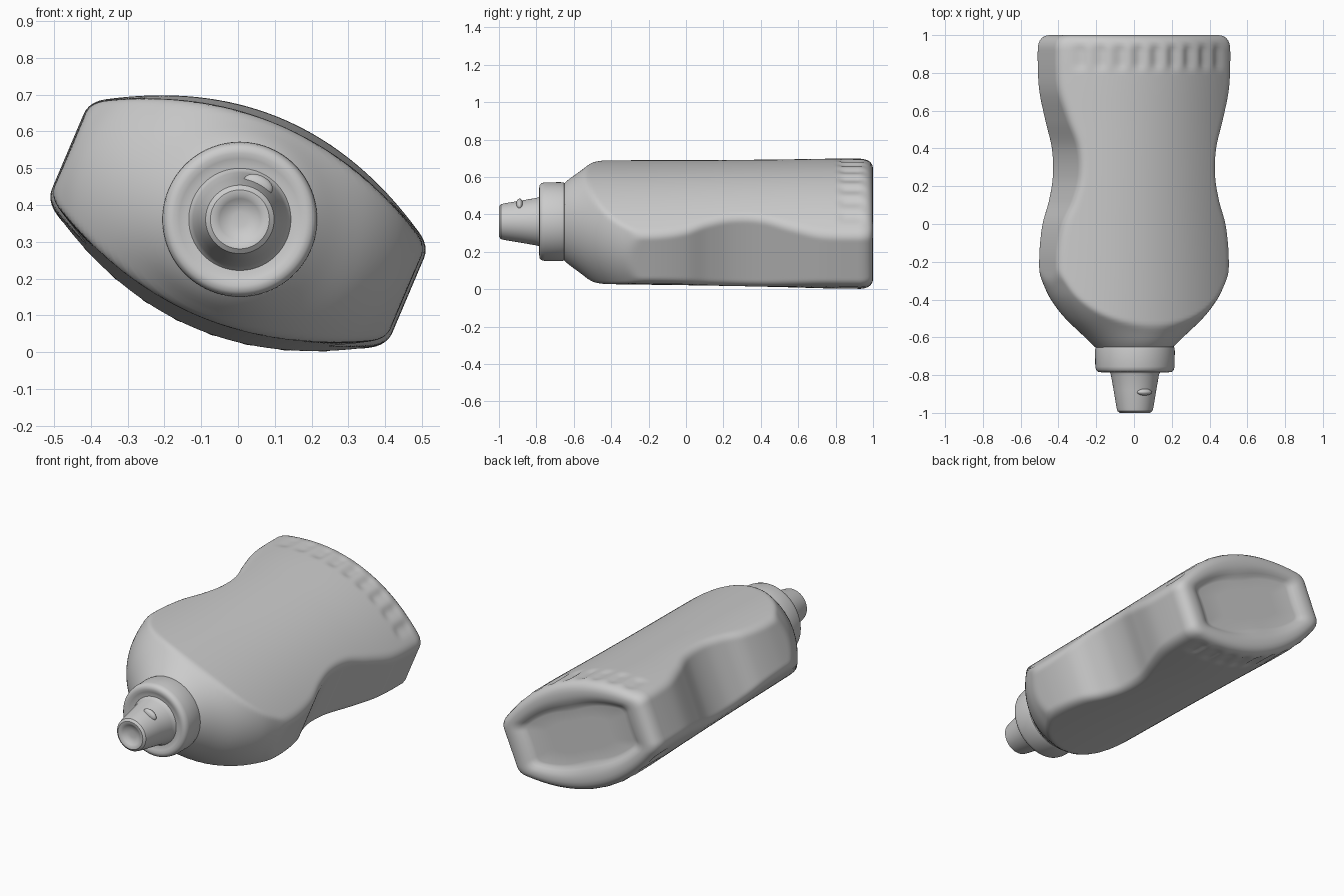
import bpy, bmesh, math
from mathutils import Vector

if "Cube" in bpy.data.objects:
    bpy.data.objects.remove(bpy.data.objects["Cube"])

TILT = math.radians(-23)
SEG = 288


def curve(pts, y):
    """Smooth (Catmull-Rom style) interpolation through (y, value) points."""
    if y <= pts[0][0]:
        return pts[0][1]
    if y >= pts[-1][0]:
        return pts[-1][1]
    n = len(pts)
    slope = lambda i: (pts[min(i + 1, n - 1)][1] - pts[max(i - 1, 0)][1]) / \
                      (pts[min(i + 1, n - 1)][0] - pts[max(i - 1, 0)][0])
    for i in range(n - 1):
        (a, va), (b, vb) = pts[i], pts[i + 1]
        if y <= b:
            d, t = b - a, (y - a) / (b - a)
            return ((2*t**3 - 3*t**2 + 1) * va + (t**3 - 2*t**2 + t) * d * slope(i)
                    + (3*t**2 - 2*t**3) * vb + (t**3 - t**2) * d * slope(i + 1))


def soft_min(a, b, k):
    h = max(k - abs(a - b), 0) / k
    return min(a, b) - h * h * k / 4


def smooth_step(a, b, x):
    t = min(max((x - a) / (b - a), 0), 1)
    return t * t * (3 - 2 * t)


def make_object(name, rings, angle=35):
    """Skin closed rings of points and cap both ends."""
    bm = bmesh.new()
    loops = [[bm.verts.new(p) for p in ring] for ring in rings]
    n = len(loops[0])
    for a, b in zip(loops, loops[1:]):
        for i in range(n):
            bm.faces.new((a[i], a[(i + 1) % n], b[(i + 1) % n], b[i]))
    bm.faces.new(loops[0])
    bm.faces.new(loops[-1])
    bmesh.ops.recalc_face_normals(bm, faces=bm.faces)
    mesh = bpy.data.meshes.new(name)
    bm.to_mesh(mesh)
    bm.free()
    ob = bpy.data.objects.new(name, mesh)
    bpy.context.collection.objects.link(ob)
    finish(ob, angle)
    return ob


def finish(ob, angle):
    bpy.ops.object.select_all(action='DESELECT')
    ob.select_set(True)
    bpy.context.view_layer.objects.active = ob
    bpy.ops.object.shade_smooth_by_angle(angle=math.radians(angle))


def lathe(name, profile, n=96):
    """Revolve (y, radius) pairs around the bottle axis."""
    return make_object(name, [[(0.005 + r * math.cos(2*math.pi*i/n), y,
                                0.361 + r * math.sin(2*math.pi*i/n)) for i in range(n)]
                              for y, r in profile])


# Bottle body: a lens section with flat sides, waisted, meeting a round shoulder
WIDTH = [(-0.7, 0.482), (-0.3, 0.494), (-0.15, 0.494), (0, 0.47), (0.12, 0.423),
         (0.25, 0.393), (0.4, 0.399), (0.55, 0.447), (0.7, 0.49), (0.82, 0.501), (1, 0.501)]
SHOULDER = [(-0.66, 0.197), (-0.6, 0.262), (-0.5, 0.370), (-0.4, 0.447),
            (-0.3, 0.495), (-0.15, 0.56), (0.0, 0.67)]
# Half height of the lens: the bottle tapers gently toward the shoulder
HEIGHT = [(-0.7, 0.279), (-0.5, 0.282), (0.0, 0.290), (0.5, 0.301), (0.8, 0.308), (1.0, 0.309)]


def section(y, inset=0.0, scale=1.0):
    w, h = curve(WIDTH, y), curve(HEIGHT, y)
    bend = 0.65 - 0.06 * smooth_step(0.6, -0.5, y) if y < 0.6 else 0.65
    cz = 0.3555 - 0.006 * y
    grip = smooth_step(0.80, 0.85, y) * (1 - smooth_step(0.92, 0.965, y))
    ring = []
    for i in range(SEG):
        t = 2 * math.pi * i / SEG
        c, s = math.cos(t), abs(math.sin(t))
        side = w / max(abs(c), 1e-4)
        q = bend * c * c
        arc = (-s + math.sqrt(s*s + 4*q*h)) / (2*q) if q > 1e-6 else h / s
        u = arc * c
        # finger grips pressed into both broad faces near the base
        if abs(u) < 0.45:
            arc -= 0.010 * grip * (0.5 + 0.5 * math.cos(2*math.pi*u / 0.1))
        r = soft_min(side, arc, 0.04)
        if y < 0:
            # shoulder is slightly flattened toward the broad faces
            flat = 0.055 * s * s * smooth_step(-0.66, -0.5, y)
            r = soft_min(r, curve(SHOULDER, y) - flat, 0.012)
        r = (r - inset) * scale
        p = Vector((r * math.cos(t), r * math.sin(t)))
        x = p.x * math.cos(TILT) - p.y * math.sin(TILT)
        z = p.x * math.sin(TILT) + p.y * math.cos(TILT)
        ring.append((x, y, cz + z))
    return ring


STEPS = 96
rings = [section(-0.66 + (0.935 + 0.66) * i / STEPS) for i in range(STEPS + 1)]
# rounded heel, standing rim and sunken base
for y, inset in ((0.955, 0.004), (0.972, 0.011), (0.986, 0.022), (0.996, 0.040), (1.0, 0.060),
                 (1.0, 0.085), (0.995, 0.110), (0.984, 0.132), (0.974, 0.150), (0.970, 0.170)):
    rings.append(section(y, inset))
for k in (0.6, 0.25):
    rings.append(section(0.970, 0.17, k))
make_object("bottle_body", rings, 40)

# Screw cap with rounded rims
lathe("screw_cap", [(-0.64, 0.15), (-0.643, 0.198), (-0.652, 0.208), (-0.67, 0.211),
                    (-0.755, 0.210), (-0.772, 0.206), (-0.782, 0.196), (-0.785, 0.180),
                    (-0.780, 0.165), (-0.775, 0.148), (-0.775, 0.10)])

# Tapered nozzle with a shallow hollow tip
lathe("nozzle", [(-0.765, 0.148), (-0.78, 0.134), (-0.80, 0.127), (-0.88, 0.113),
                 (-0.97, 0.098), (-0.990, 0.093), (-1.0, 0.080), (-0.999, 0.068),
                 (-0.992, 0.056), (-0.982, 0.042), (-0.978, 0.02)])

# Small moulded nub on the nozzle
bpy.ops.mesh.primitive_uv_sphere_add(segments=24, ring_count=12, radius=1,
                                     location=(0.055, -0.89, 0.455))
nub = bpy.context.object
nub.name = "nozzle_nub"
nub.scale = (0.042, 0.018, 0.026)
nub.rotation_euler = (0, math.radians(25), 0)
finish(nub, 60)
